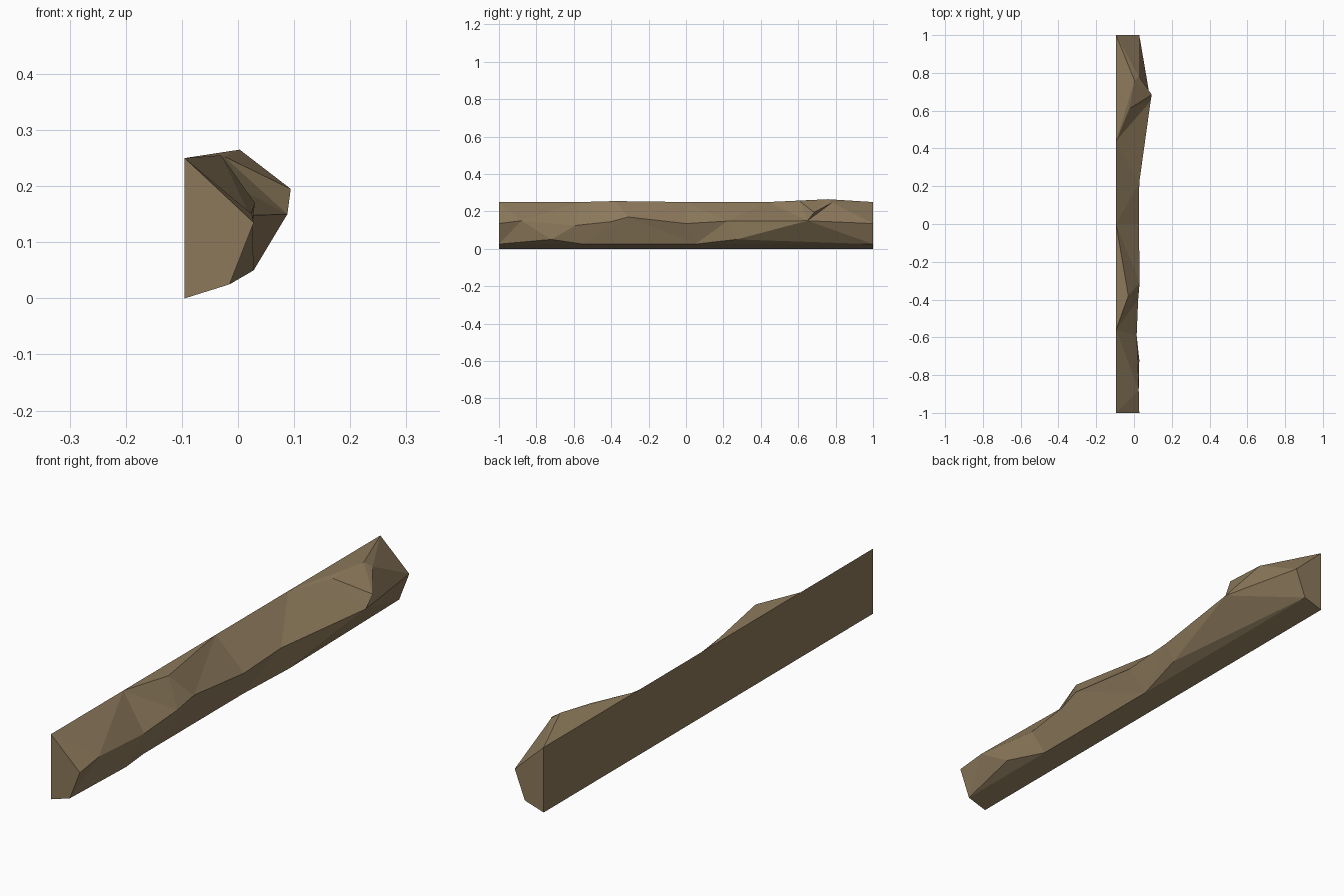
import bpy, bmesh
from mathutils import Vector

if "Cube" in bpy.data.objects:
    bpy.data.objects.remove(bpy.data.objects["Cube"])

BACK = -0.095

# Long edges of the beam, each listed as (y, x, z) from front to back
foot = [(-1, BACK, 0), (1, BACK, 0)]
ledge = [(y, -0.015, 0.025) for y in (-1, -0.55, 0.05, 1)]
lower = [ledge[0], (-0.72, 0.028, 0.05), ledge[1], ledge[2],
         (0.27, 0.028, 0.05), ledge[3]]
mid = [(-1, 0.028, 0.135), (-0.88, 0.025, 0.15), (-0.59, 0.014, 0.125),
       (-0.4, 0.022, 0.145), (-0.31, 0.03, 0.17), (0, 0.026, 0.135),
       (0.22, 0.028, 0.148), (0.65, 0.088, 0.15), (1, 0.028, 0.135)]
shoulder = mid[:-1] + [(0.685, 0.094, 0.195), (0.78, 0.026, 0.247), mid[-1]]
back_top = [(y, BACK, 0.25) for y in (-1, -0.56, 0, 0.44, 1)]
top = [back_top[0], back_top[1], (-0.38, -0.03, 0.255), back_top[2],
       back_top[3], (0.61, -0.025, 0.253), (0.76, 0.003, 0.265), back_top[4]]
rails = [foot, ledge, lower, mid, shoulder, top, back_top]

bm = bmesh.new()
verts = {}


def vert(p):
    if p not in verts:
        verts[p] = bm.verts.new((p[1], p[0], p[2]))
    return verts[p]


def face(points):
    points = list(dict.fromkeys(points))
    if len(points) > 2:
        bm.faces.new([vert(p) for p in points])


def stitch(a, b):
    """Fill between two edges with triangles, taking the shorter diagonal."""
    i = j = 0
    while i < len(a) - 1 or j < len(b) - 1:
        if i == len(a) - 1:
            step_a = False
        elif j == len(b) - 1:
            step_a = True
        else:
            step_a = ((Vector(a[i + 1]) - Vector(b[j])).length
                      <= (Vector(a[i]) - Vector(b[j + 1])).length)
        if step_a:
            face([a[i], b[j], a[i + 1]])
            i += 1
        else:
            face([a[i], b[j], b[j + 1]])
            j += 1


# Chipped front, bottom and top
for a, b in zip(rails, rails[1:]):
    stitch(a, b)
# Flat back and the two ends
face(foot + back_top[::-1])
face([r[0] for r in rails])
face([r[-1] for r in rails])
bmesh.ops.recalc_face_normals(bm, faces=bm.faces)

mesh = bpy.data.meshes.new("stone_edge_beam")
bm.to_mesh(mesh)
bm.free()
mat = bpy.data.materials.new("warm brown")
mat.diffuse_color = (0.262, 0.191, 0.105, 1)
mat.use_nodes = True
mat.node_tree.nodes["Principled BSDF"].inputs["Base Color"].default_value = mat.diffuse_color
mesh.materials.append(mat)
beam = bpy.data.objects.new("stone_edge_beam", mesh)
bpy.context.collection.objects.link(beam)
